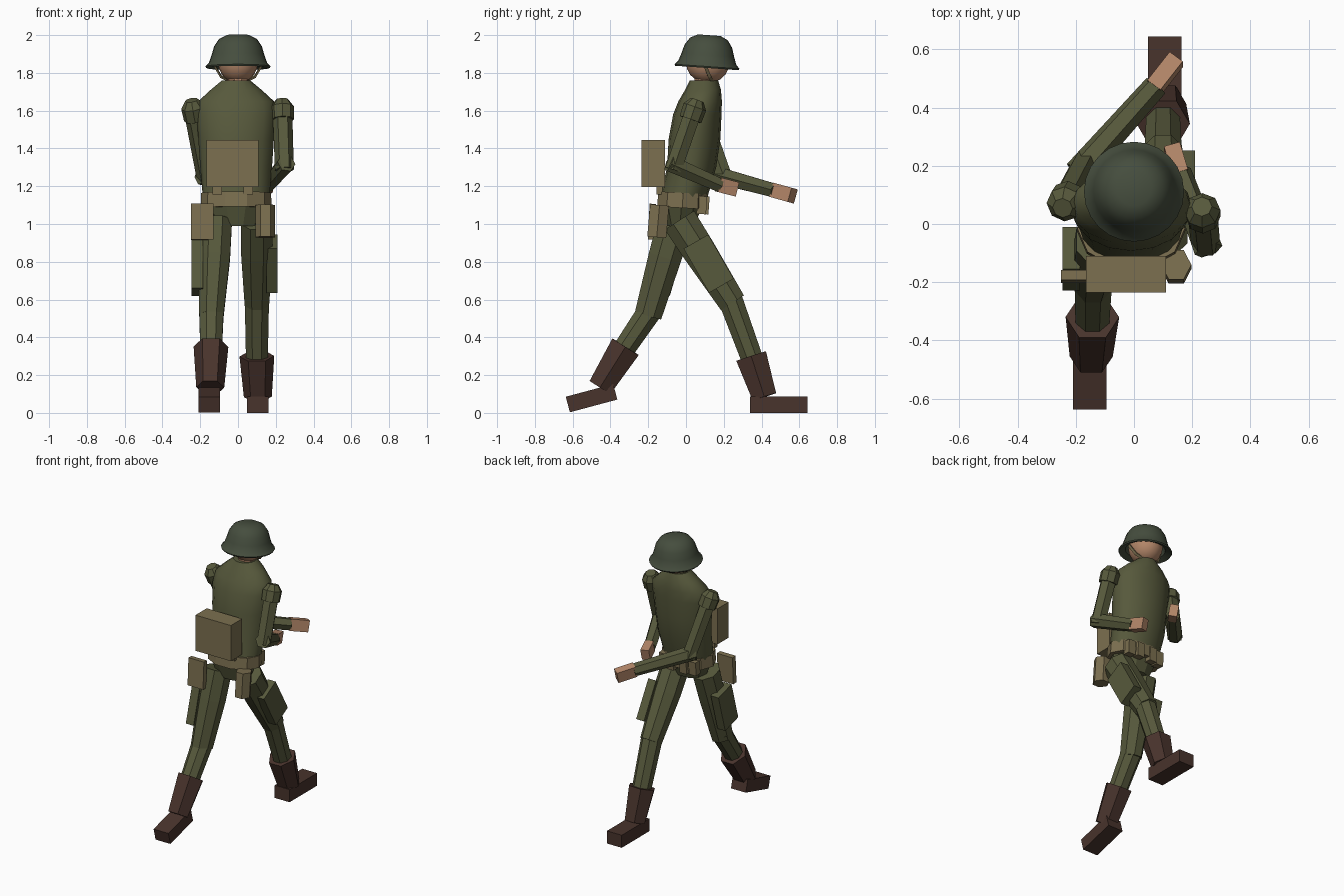
import bpy, bmesh
from math import sin, cos, pi, radians
from mathutils import Vector, Matrix

cube = bpy.data.objects.get("Cube")
if cube:
    bpy.data.objects.remove(cube)


def material(name, rgb):
    m = bpy.data.materials.new(name)
    m.use_nodes = True
    m.diffuse_color = (*rgb, 1)
    m.node_tree.nodes["Principled BSDF"].inputs["Base Color"].default_value = (*rgb, 1)
    return m


OLIVE = material("olive_cloth", (.095, .10, .045))
STEEL = material("helmet_green", (.06, .075, .048))
TAN = material("webbing", (.2, .16, .08))
LEATHER = material("boot_leather", (.065, .033, .025))
SKIN = material("skin", (.45, .24, .14))


def finish(name, bm, mat, smooth=None):
    bmesh.ops.recalc_face_normals(bm, faces=bm.faces[:])
    me = bpy.data.meshes.new(name)
    bm.to_mesh(me)
    bm.free()
    me.materials.append(mat)
    if smooth:
        me.shade_smooth()
        me.set_sharp_from_angle(angle=radians(smooth))
    ob = bpy.data.objects.new(name, me)
    bpy.context.collection.objects.link(ob)
    return ob


def loft(name, mat, points, radii, sides=8, axis=None, phase=0, smooth=None):
    """Tube through points; each radius is a number or an (across, deep) pair."""
    bm = bmesh.new()
    pts = [Vector(p) for p in points]
    rings = []
    for i, p in enumerate(pts):
        d = Vector(axis) if axis else pts[min(i + 1, len(pts) - 1)] - pts[max(i - 1, 0)]
        d.normalize()
        u = (Vector((1, 0, 0)) - d * d.x).normalized()
        v = d.cross(u)
        a, b = radii[i] if isinstance(radii[i], tuple) else (radii[i], radii[i])
        angles = [phase + 2 * pi * k / sides for k in range(sides)]
        rings.append([bm.verts.new(p + u * a * cos(t) + v * b * sin(t)) for t in angles])
    for lo, hi in zip(rings, rings[1:]):
        for k in range(sides):
            n = (k + 1) % sides
            bm.faces.new((lo[k], lo[n], hi[n], hi[k]))
    bm.faces.new(rings[0][::-1])
    bm.faces.new(rings[-1])
    return finish(name, bm, mat, smooth)


def box(name, mat, centre, size, tilt=0):
    bm = bmesh.new()
    bmesh.ops.create_cube(bm, size=1, matrix=Matrix.Translation(centre)
                          @ Matrix.Rotation(radians(tilt), 4, 'X')
                          @ Matrix.Diagonal((*size, 1)))
    return finish(name, bm, mat)


UP = (0, 0, 1)

# Jacket: elliptical sections (height, y centre, half width, half depth)
sections = [(1.13, -.015, .175, .125), (1.3, .03, .19, .13), (1.45, .045, .2, .137),
            (1.58, .06, .21, .128), (1.65, .075, .2, .115), (1.71, .09, .135, .095),
            (1.76, .095, .075, .075)]
loft("jacket", OLIVE, [(-.01, y, z) for z, y, a, b in sections],
     [(a, b) for z, y, a, b in sections], 16, UP, smooth=40)
loft("hips", OLIVE, [(-.01, -.03, .99), (-.01, -.025, 1.12)],
     [(.12, .08), (.175, .125)], 10, UP)
loft("belt", TAN, [(-.01, -.02, 1.085), (-.01, -.015, 1.165)],
     [(.188, .14), (.185, .138)], 10, (0, .06, 1))

# Head and chin strap
loft("neck", SKIN, [(0, .095, 1.72), (0, .105, 1.8)], [.058, .058], 10, UP)
bm = bmesh.new()
bmesh.ops.create_uvsphere(bm, u_segments=16, v_segments=10, radius=1,
                          matrix=Matrix.Translation((0, .115, 1.855))
                          @ Matrix.Diagonal((.105, .115, .11, 1)))
finish("head", bm, SKIN, 60)
for side, s in (("left", 1), ("right", -1)):
    loft(side + "_chin_strap", TAN,
         [(s * .125, .1, 1.84), (s * .09, .125, 1.78), (0, .15, 1.738)],
         [(.007, .012)] * 3, 4, phase=pi / 4)

# Helmet: outer dome down to the flared rim, then the inner shell
tilt = Vector((0, .07, 1)).normalized()
dome = [(.168, .055), (.165, .06), (.15, .092), (.122, .125), (.085, .146),
        (.03, .168), (0, .172), (-.006, .168), (.01, .13), (.09, .1)]
helmet = [(h, r) for r, h in [(.06, .166), (.1, .146), (.126, .108), (.14, .06),
                              (.154, .02), (.172, 0), (.168, -.008), (.128, .01), (.09, .1)]]
loft("helmet", STEEL, [Vector((0, .111, 1.834)) + tilt * h for h, r in helmet],
     [r for h, r in helmet], 24, tilt, smooth=40)

# Arms: shoulder cap, sleeve through the elbow, and a fist
arms = {
    "left": [(.235, .04, 1.6), (.245, -.06, 1.31), (.155, .18, 1.205), (.13, .265, 1.185)],
    "right": [(-.235, .075, 1.6), (-.17, .2, 1.25), (.075, .475, 1.175), (.145, .565, 1.15)],
}
for side, path in arms.items():
    shoulder, elbow, wrist, knuckles = map(Vector, path)
    down = (elbow - shoulder).normalized()
    loft(side + "_shoulder", OLIVE, [shoulder - down * .06, shoulder - down * .02,
                                     shoulder + down * .05], [.035, .063, .06], 8)
    loft(side + "_upper_arm", OLIVE, [shoulder, elbow + down * .025], [.052, .05], 6)
    reach = (wrist - elbow).normalized()
    loft(side + "_forearm", OLIVE, [elbow - reach * .035, wrist], [.05, .042], 6)
    loft(side + "_hand", SKIN, [wrist - reach * .01, knuckles],
         [(.04, .055)] * 2, 4, phase=pi / 4)

# Legs: hip, knee, boot top, boot heel
legs = {
    "left": [(.1, -.035, 1.02), (.1, .235, .6), (.1, .345, .3), (.105, .415, .085)],
    "right": [(-.115, -.055, 1.02), (-.14, -.195, .535), (-.143, -.32, .35),
              (-.147, -.455, .135)],
}
for side, path in legs.items():
    hip, knee, top, heel = map(Vector, path)
    thigh = (knee - hip).normalized()
    loft(side + "_thigh", OLIVE, [hip, hip.lerp(knee, .4), knee + thigh * .02],
         [(.09, .1), (.09, .095), (.07, .078)], 8, phase=pi / 8)
    shin = (top - knee).normalized()
    loft(side + "_shin", OLIVE, [knee - shin * .03, top + shin * .04], [.07, .062], 8,
         phase=pi / 8)
    loft(side + "_boot_shaft", LEATHER, [top, heel], [(.092, .095), (.074, .075)], 6)
box("left_foot", LEATHER, (.105, .492, .044), (.115, .305, .088))
box("right_foot", LEATHER, (-.152, -.5, .078), (.115, .26, .085), 15)
box("left_thigh_pocket", OLIVE, (.18, .12, .79), (.06, .15, .27), 30)
box("right_thigh_pocket", OLIVE, (-.215, -.12, .77), (.06, .15, .27), -16)

# Carried kit
box("backpack", TAN, (-.028, -.173, 1.32), (.275, .125, .25))
for i, x in enumerate((-.11, .055)):
    box(f"pack_tab_{i + 1}", TAN, (x, -.14, 1.18), (.05, .03, .05))
for i, x in enumerate((-.125, -.06, .04, .105)):
    y = .1 - 1.2 * (x + .01) ** 2
    box(f"belt_pouch_{i + 1}", TAN, (x, y, 1.1), (.055, .05, .095), -4)
loft("canteen", TAN, [(.145, -.155, .93), (.145, -.14, 1.1)],
     [(.052, .058), (.052, .058)], 6)
box("entrenching_bag", TAN, (-.19, -.18, 1.012), (.12, .035, .19), -3)
